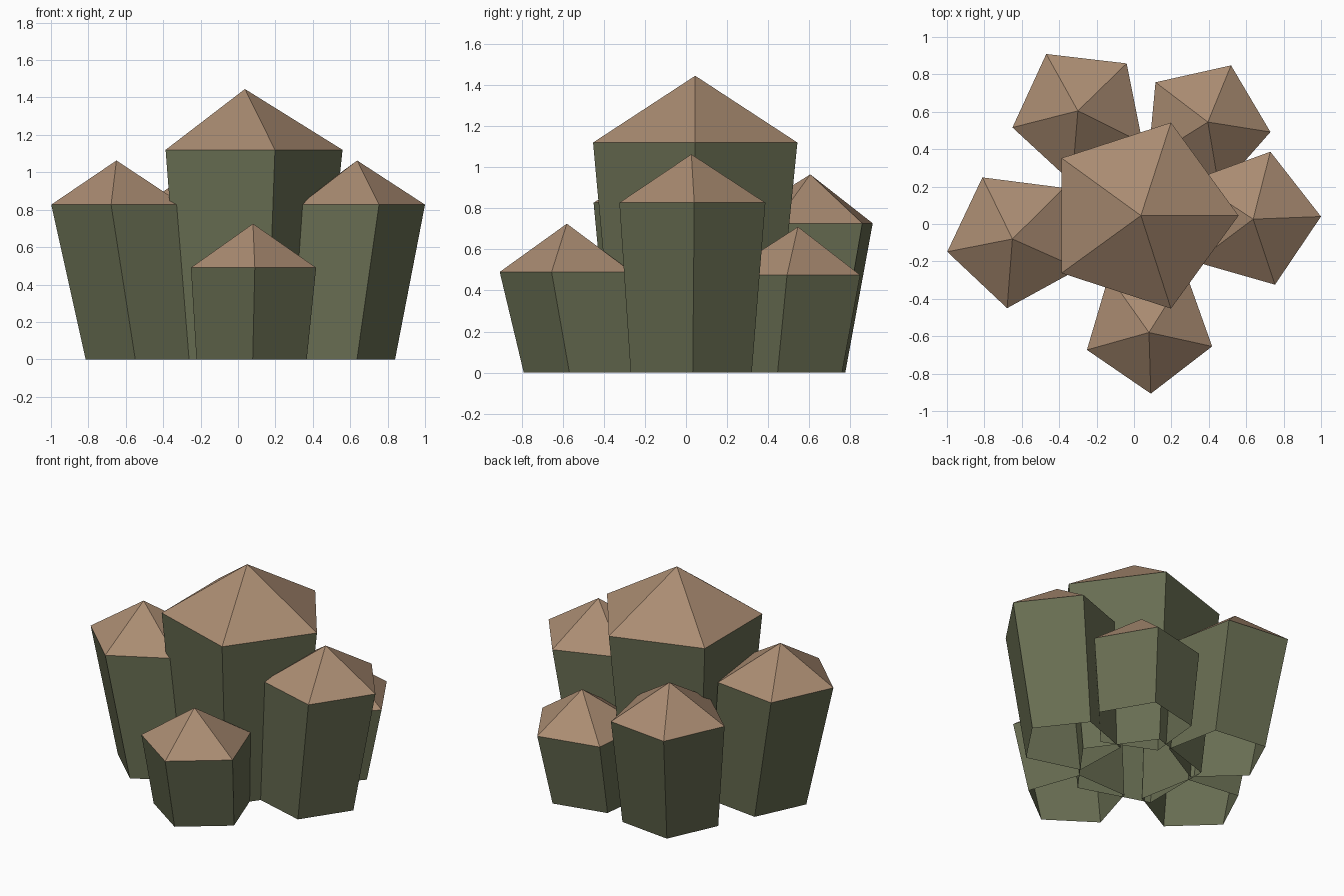
import bpy, bmesh, math

if "Cube" in bpy.data.objects:
    bpy.data.objects.remove(bpy.data.objects["Cube"])


def material(name, rgb):
    m = bpy.data.materials.new(name)
    m.diffuse_color = (*rgb, 1.0)
    m.use_nodes = True
    m.node_tree.nodes["Principled BSDF"].inputs["Base Color"].default_value = m.diffuse_color
    return m


GREEN = material("dark_olive_side", (0.138, 0.153, 0.084))
BROWN = material("tan_brown_cap", (0.402, 0.262, 0.168))


def column(name, base, base_r, top, top_r, z, apex, apex_z, phase):
    """Flaring five-sided column, open underneath, with a pointed cap."""
    bm = bmesh.new()

    def ring(c, r, h):
        return [bm.verts.new((c[0] + r * math.cos(a), c[1] + r * math.sin(a), h))
                for a in (math.radians(phase + 72 * i) for i in range(5))]

    low, high = ring(base, base_r, 0), ring(top, top_r, z)
    tip = bm.verts.new((*apex, apex_z))
    for i in range(5):
        j = (i + 1) % 5
        bm.faces.new((low[i], low[j], high[j], high[i])).material_index = 0
        bm.faces.new((high[i], high[j], tip)).material_index = 1
    mesh = bpy.data.meshes.new(name)
    bm.to_mesh(mesh)
    bm.free()
    mesh.materials.append(GREEN)
    mesh.materials.append(BROWN)
    bpy.context.collection.objects.link(bpy.data.objects.new(name, mesh))


# Tall middle column
column("centre_column", (0.03, 0.04), 0.41, (0.036, 0.045), 0.523, 1.12,
       (0.037, 0.045), 1.445, 0)
# Five shorter columns leaning outward around it
column("left_column", (-0.51, -0.064), 0.31, (-0.631, -0.079), 0.374, 0.827,
       (-0.65, -0.08), 1.063, 190.7)
column("right_column", (0.53, 0.022), 0.31, (0.626, 0.027), 0.374, 0.827,
       (0.637, 0.026), 1.063, 2)
column("front_column", (0.07, -0.48), 0.31, (0.08, -0.555), 0.352, 0.49,
       (0.08, -0.58), 0.725, -88.4)
column("back_left_column", (-0.248, 0.505), 0.31, (-0.289, 0.588), 0.368, 0.727,
       (-0.30, 0.605), 0.965, 119.3)
column("back_right_column", (0.343, 0.475), 0.31, (0.379, 0.525), 0.352, 0.475,
       (0.395, 0.545), 0.71, 66.6)
